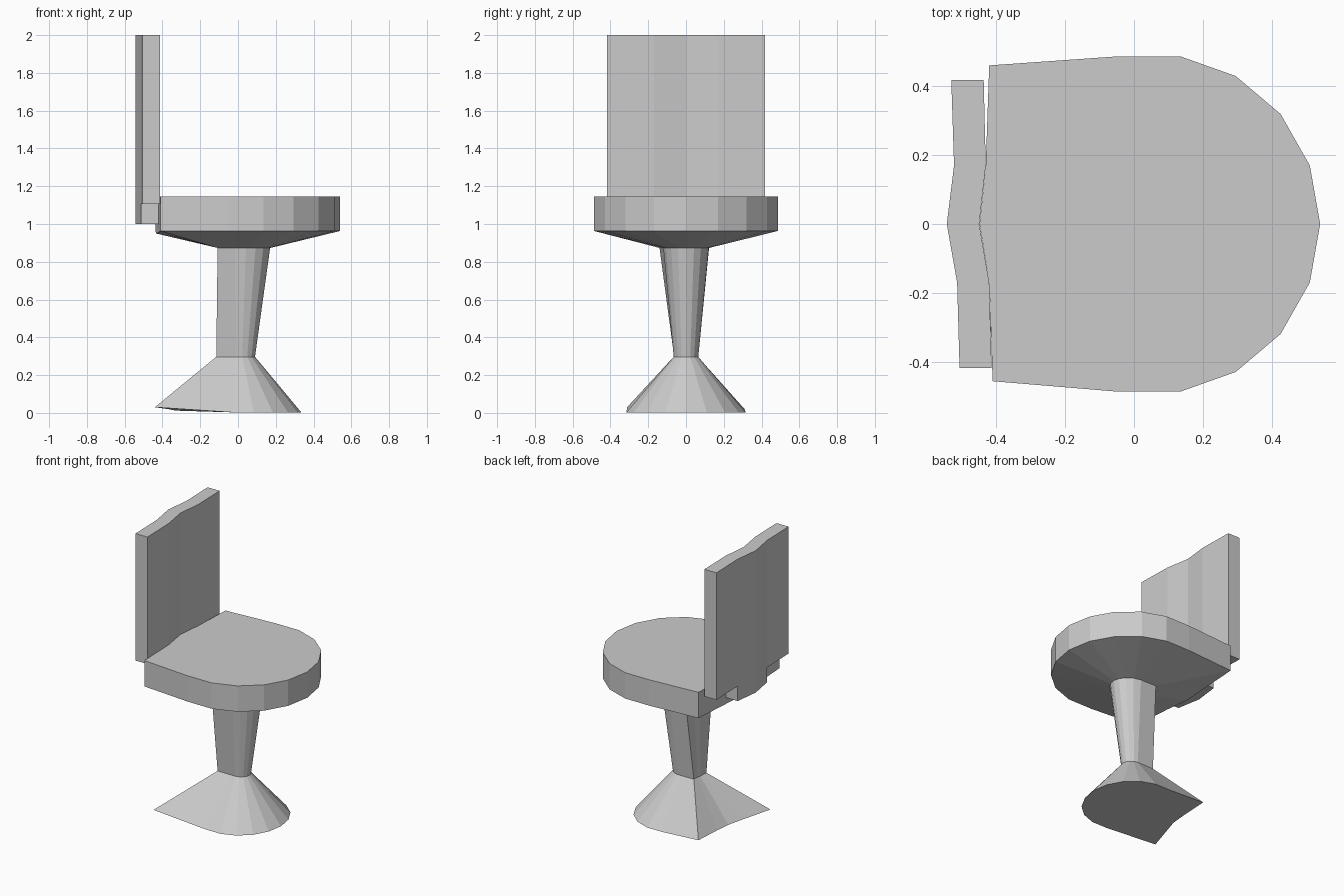
import bpy

if "Cube" in bpy.data.objects:
    bpy.data.objects.remove(bpy.data.objects["Cube"])

# Rounded front half of the shared D-shaped outline (full seat size)
ARC = [(-.05, .487), (.135, .487), (.295, .43), (.425, .32), (.51, .17)]


def make(name, verts, faces):
    mesh = bpy.data.meshes.new(name)
    mesh.from_pydata(verts, [], faces)
    mesh.validate()
    mesh.update()
    obj = bpy.data.objects.new(name, mesh)
    bpy.context.collection.objects.link(obj)
    return obj


def ring(front, half, z, rear_x, rear_y, rear_z=None):
    """D outline: rear edge of five points (-y to +y), then the front arc."""
    sx, sy = front / .54, half / .487
    rz = rear_z or [z] * 5
    pts = list(zip(rear_x, rear_y, rz))
    arc = ARC + [(.54, 0)] + [(x, -y) for x, y in reversed(ARC)]
    pts += [(x * sx, y * sy, z) for x, y in arc]
    return pts[::-1]


def loft(name, rings, cap_bottom=False, cap_top=False):
    n = len(rings[0])
    verts = [p for r in rings for p in r]
    faces = [(k * n + i, k * n + (i + 1) % n, (k + 1) * n + (i + 1) % n, (k + 1) * n + i)
             for k in range(len(rings) - 1) for i in range(n)]
    if cap_bottom:
        faces.append(tuple(range(n))[::-1])
    if cap_top:
        faces.append(tuple(range((len(rings) - 1) * n, len(rings) * n)))
    return make(name, verts, faces)


foot = ring(.335, .315, .003, [-.44, -.37, -.33, -.322, -.315],
            [-.312, -.11, 0, .11, .312], [.03, .02, .012, .014, .018])
ankle = ring(.09, .065, .297, [-.115, -.113, -.112, -.108, -.105],
             [-.063, -.025, 0, .025, .063])
neck = ring(.17, .12, .873, [-.108, -.107, -.106, -.092, -.08],
            [-.14, -.05, 0, .045, .122])
SEAT_X = [-.41, -.42, -.448, -.43, -.42]
SEAT_Y = [-.456, -.17, 0, .17, .46]
under = ring(.54, .486, .963, [-.41, -.42, -.435, -.43, -.42], SEAT_Y,
             [.963, .955, .95, .955, .963])
top = ring(.54, .486, 1.145, SEAT_X, SEAT_Y)

# Flared foot, tapered pedestal and cushion
loft("pedestal_foot", [foot, ankle], cap_bottom=True)
loft("pedestal_column", [ankle, neck])
loft("seat", [neck, under, top], cap_top=True)

# Wavy backrest: the two middle strips reach lower than the outer ones
front = [(-.413, -.418), (-.42, -.17), (-.449, 0), (-.43, .17), (-.436, .418)]
back = [(-.506, -.418), (-.513, -.17), (-.543, 0), (-.522, .17), (-.53, .418)]
levels = [1.0, 1.105, 2.0]
verts = [(x, y, z) for z in levels for side in (front, back) for x, y in side]


def v(level, side, i):
    return level * 10 + side * 5 + i


faces = []
for i in range(4):
    lowest = 0 if i in (1, 2) else 1
    for k in range(lowest, 2):
        faces.append((v(k, 0, i), v(k, 0, i + 1), v(k + 1, 0, i + 1), v(k + 1, 0, i)))
        faces.append((v(k, 1, i + 1), v(k, 1, i), v(k + 1, 1, i), v(k + 1, 1, i + 1)))
    faces.append((v(2, 0, i), v(2, 0, i + 1), v(2, 1, i + 1), v(2, 1, i)))
    faces.append((v(lowest, 0, i + 1), v(lowest, 0, i), v(lowest, 1, i), v(lowest, 1, i + 1)))
# Upright ends of the panel and of the lower tab
for i, k, flip in ((0, 1, 1), (4, 1, -1), (1, 0, 1), (3, 0, -1)):
    faces.append((v(k, 1, i), v(k, 0, i), v(k + 1, 0, i), v(k + 1, 1, i))[::flip])
make("backrest", verts, faces)
